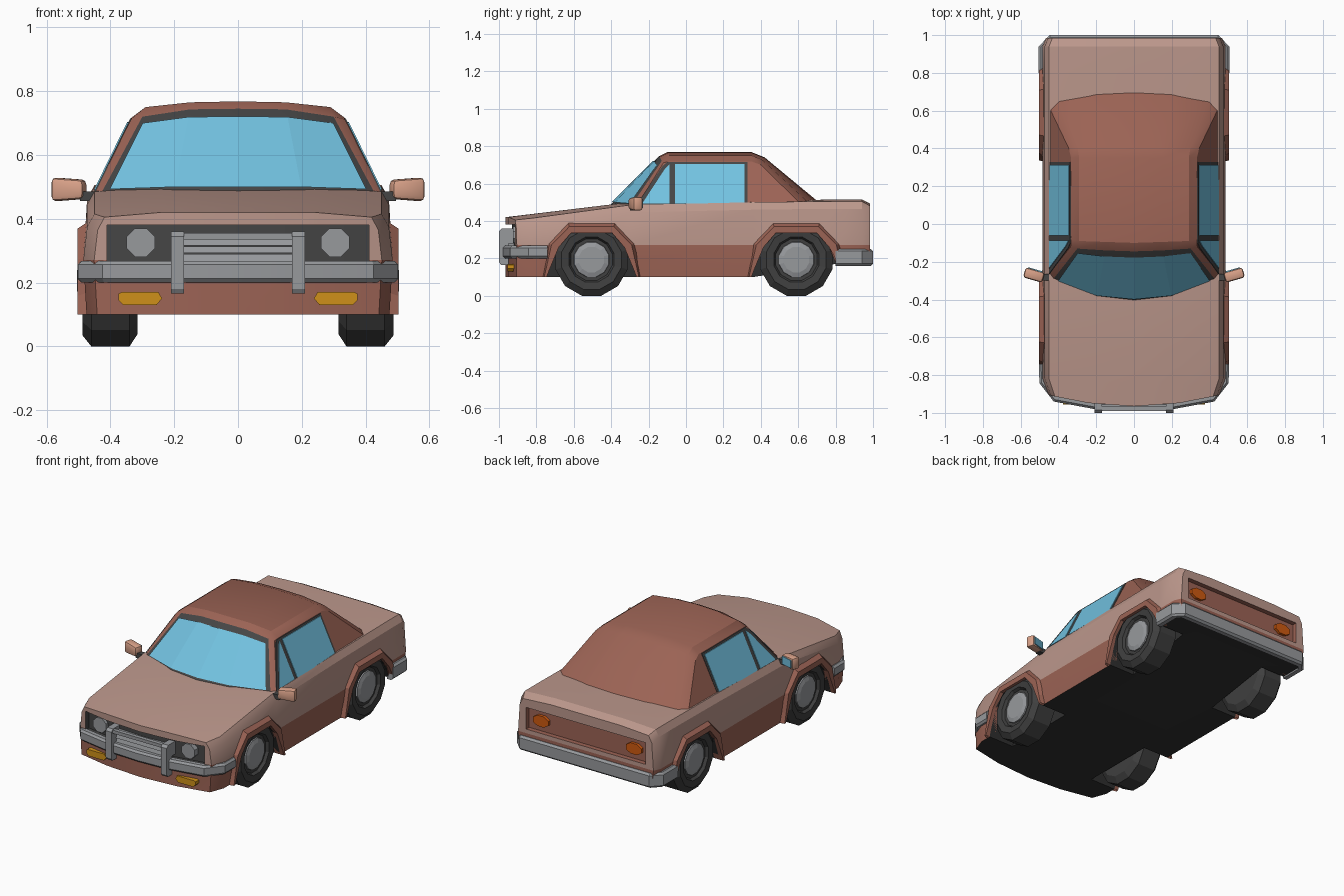
import bpy, bmesh, math
from mathutils import Matrix, Vector

if "Cube" in bpy.data.objects:
    bpy.data.objects.remove(bpy.data.objects["Cube"])

COLOURS = {
    "tan_paint": (.50, .31, .26), "brown_paint": (.33, .125, .09),
    "underside_black": (.03, .03, .03), "dark_trim": (.06, .06, .06),
    "tyre_rubber": (.05, .05, .05), "window_blue": (.17, .54, .75),
    "silver": (.31, .32, .335), "amber": (.62, .28, .01),
    "orange": (.62, .10, .005), "mirror_salmon": (.70, .36, .25)}
MATS = {}
for n, c in COLOURS.items():
    MATS[n] = bpy.data.materials.new(n)
    MATS[n].diffuse_color = (*c, 1)


def finish(name, bm, mats, smooth=None):
    bmesh.ops.recalc_face_normals(bm, faces=bm.faces[:])
    me = bpy.data.meshes.new(name)
    bm.to_mesh(me)
    bm.free()
    for m in mats:
        me.materials.append(MATS[m])
    if smooth:
        me.shade_smooth()
        me.set_sharp_from_angle(angle=math.radians(smooth))
    ob = bpy.data.objects.new(name, me)
    bpy.context.collection.objects.link(ob)
    return ob


def loft(bm, chains, closed=False, caps=False):
    """Skin a list of equal-length point chains."""
    rows = [[bm.verts.new(p) for p in c] for c in chains]
    n = len(rows[0])
    for a, b in zip(rows, rows[1:]):
        for i in range(n if closed else n - 1):
            j = (i + 1) % n
            bm.faces.new((a[i], a[j], b[j], b[i]))
    if caps:
        bm.faces.new(rows[0])
        bm.faces.new(rows[-1])
    return rows


def prism(bm, pts, axis, a, b):
    """Extrude a 2D outline along x (outline in y,z) or y (outline in x,z)."""
    def put(p, d):
        return (d, p[0], p[1]) if axis == 'x' else (p[0], d, p[1])
    loft(bm, [[put(p, a) for p in pts], [put(p, b) for p in pts]], True, True)


def rect(u0, u1, v0, v1):
    return [(u0, v0), (u1, v0), (u1, v1), (u0, v1)]


def prism_part(name, pts, axis, a, b, mat):
    bm = bmesh.new()
    prism(bm, pts, axis, a, b)
    return finish(name, bm, [mat])


# ---- body shell: y, width scale, bottom z, shoulder z, top z, bow
STATIONS = [(-.965, .93, .10, .405, .42, .06), (-.84, 1, .10, .415, .435, .02),
            (-.30, 1, .10, .485, .50, 0), (.36, 1, .10, .50, .505, 0),
            (.80, 1, .17, .505, .515, 0), (.94, 1, .17, .505, .515, 0),
            (.985, .96, .17, .48, .492, 0)]
rings = []
for y, w, zb, sh, top, bow in STATIONS:
    half = [(0, zb), (.24, zb), (.475 * w, zb), (.485 * w, .27),
            (.473 * w, sh - .04), (.45 * w, sh), (.24, top), (0, top)]
    full = half + [(-x, z) for x, z in half[-2:0:-1]]
    rings.append([(x, y + bow * (x / .45) ** 2, z) for x, z in full])
bm = bmesh.new()
rows = loft(bm, rings, closed=True)
for r in (rows[0], rows[-1]):
    bm.faces.new((r[0], r[1], r[6], r[7]))
    bm.faces.new(r[1:7])
    bm.faces.new((r[0], r[7], r[8], r[13]))
    bm.faces.new(r[8:14])
bmesh.ops.bisect_plane(bm, geom=bm.verts[:] + bm.edges[:] + bm.faces[:],
                       dist=1e-4, plane_co=(0, 0, .27), plane_no=(0, 0, 1))
bmesh.ops.recalc_face_normals(bm, faces=bm.faces[:])
for f in bm.faces:
    if f.normal.z < -.5:
        f.material_index = 2
    elif f.calc_center_median().z < .27:
        f.material_index = 1
BODY_MATS = ["tan_paint", "brown_paint", "underside_black", "dark_trim"]
body = finish("body", bm, BODY_MATS)

# ---- cutters: wheel wells, grille recess, tail panel recess
WHEELS = (-.505, .59)
OPENING = [(-.24, .10), (-.225, .14), (-.175, .26), (-.11, .335),
           (.11, .335), (.175, .26), (.225, .14), (.24, .10)]
bm = bmesh.new()
for cy in WHEELS:
    for s in (-1, 1):
        well = [(-.25, .03)] + OPENING + [(.25, .03)]
        prism(bm, [(cy + y, z) for y, z in well], 'x', s * .30, s * .62)
for f in bm.faces:
    f.material_index = 2
old = set(bm.faces)
loft(bm, [[(x, -1.1, .262), (x, -1.1, .38), (x, -.93 + .3 * x * x, .38),
           (x, -.93 + .3 * x * x, .262)] for x in (-.41, -.2, 0, .2, .41)],
     True, True)
for f in set(bm.faces) - old:
    f.material_index = 3
old = set(bm.faces)
prism(bm, rect(-.41, .41, .295, .43), 'y', .955, 1.1)
for f in set(bm.faces) - old:
    f.material_index = 1
cutter = finish("cutter", bm, BODY_MATS)
cutter.hide_render = True
mod = body.modifiers.new("cut", 'BOOLEAN')
mod.operation, mod.solver, mod.object = 'DIFFERENCE', 'EXACT', cutter
cut_mesh = bpy.data.meshes.new_from_object(
    body.evaluated_get(bpy.context.evaluated_depsgraph_get()))
body.modifiers.clear()
body.data = cut_mesh
bpy.data.objects.remove(cutter)
cut_mesh.shade_smooth()
cut_mesh.set_sharp_from_angle(angle=math.radians(25))

# ---- flared wheel arches
OUTER = [(-.262, .10), (-.25, .17), (-.24, .28), (-.125, .392),
         (.125, .392), (.24, .28), (.25, .17), (.262, .10)]
for cy, end in zip(WHEELS, ("front", "rear")):
    for s in (-1, 1):
        def chain(pts, x):
            return [(s * x, cy + y, max(z, .17) if cy > 0 and y > .2 else z)
                    for y, z in pts]
        middle = [(o[0] * .6 + i[0] * .4, o[1] * .6 + i[1] * .4)
                  for o, i in zip(OUTER, OPENING)]
        bm = bmesh.new()
        loft(bm, [chain(OUTER, .468), chain(middle, .503),
                  chain(OPENING, .503), chain(OPENING, .44)])
        finish(end + "_wheel_arch", bm, ["brown_paint"])


# ---- wheels: (x, radius) profiles turned about the axle
def lathe(name, profile, s, cy, mat, seg=12):
    bm = bmesh.new()
    loft(bm, [[(s * x, cy + r * math.sin((k + .5) * math.tau / seg),
                .193 + r * math.cos((k + .5) * math.tau / seg))
               for k in range(seg)] for x, r in profile], True, True)
    finish(name, bm, [mat])


for cy in WHEELS:
    for s in (-1, 1):
        lathe("tyre", [(.315, .16), (.34, .2), (.46, .2), (.487, .165),
                       (.482, .125), (.465, .115)], s, cy, "tyre_rubber")
        lathe("hub", [(.45, .10), (.472, .095), (.48, .07)], s, cy, "silver")

# ---- cabin: columns from centre to side, points from screen base to tail base
COLS = [
    [(0, -.405, .485), (0, -.145, .745), (0, -.10, .768),
     (0, .35, .768), (0, .42, .74), (0, .71, .50)],
    [(.2, -.385, .485), (.15, -.14, .743), (.15, -.095, .765),
     (.15, .35, .765), (.15, .42, .737), (.2, .70, .50)],
    [(.43, -.295, .478), (.30, -.13, .72), (.29, -.09, .75),
     (.29, .35, .75), (.30, .41, .725), (.40, .655, .498)],
    [(.455, -.27, .47), (.335, -.12, .712), (.333, -.08, .718),
     (.333, .35, .718), (.345, .40, .70), (.45, .62, .485)]]


def flip(c):
    return [(-x, y, z) for x, y, z in c]


bm = bmesh.new()
rows = loft(bm, [flip(c) for c in COLS[:0:-1]] + COLS)
bm.faces.ensure_lookup_table()
for col in range(1, 5):
    bm.faces[col * 5].material_index = 1
bm.faces.new(rows[0])
bm.faces.new(rows[-1])
finish("cabin", bm, ["brown_paint", "dark_trim"], 25)

# windscreen glass, just proud of its dark frame
lift = Vector((0, -.0045, .0045))
glass = []
for a, b, t in ((0, 1, 0), (0, 1, 1), (1, 2, .9)):
    lo = Vector(COLS[a][0]).lerp(Vector(COLS[b][0]), t)
    hi = Vector(COLS[a][1]).lerp(Vector(COLS[b][1]), t)
    glass.append([lo.lerp(hi, .04) + lift, lo.lerp(hi, .89) + lift])
bm = bmesh.new()
loft(bm, [flip(c) for c in glass[:0:-1]] + glass)
finish("windscreen", bm, ["window_blue"])

# ---- side windows as thin plates on the sloping cabin sides
PLATES = [
    ("window_frame", [(-.265, .485), (-.125, .695), (-.10, .714),
                      (.328, .714), (.328, .485)], .003, "dark_trim"),
    ("quarter_window", [(-.235, .492), (-.115, .675), (-.088, .702),
                        (-.088, .492)], .007, "window_blue"),
    ("door_window", [(-.06, .492), (-.06, .704), (.312, .704),
                     (.312, .492)], .007, "window_blue")]
for s in (-1, 1):
    for name, pts, off, mat in PLATES:
        bm = bmesh.new()
        loft(bm, [[(s * (.455 - .49 * (z - .47) + d), y, z) for y, z in pts]
                  for d in (-.002, off)], True, True)
        finish(name, bm, [mat])

# ---- door mirrors
for s in (-1, 1):
    place = Matrix.Translation((s * .53, -.27, .492)) @ Matrix.Rotation(s * .28, 4, 'Z')
    bm = bmesh.new()
    bmesh.ops.create_cube(bm, size=1, matrix=Matrix.Diagonal((.105, .055, .075, 1)))
    for v in bm.verts:
        if v.co.x * s < 0:
            v.co.z *= .8
    bmesh.ops.bevel(bm, geom=bm.edges[:], offset=.014, segments=2,
                    affect='EDGES', profile=.5)
    bm.transform(place)
    finish("mirror_shell", bm, ["mirror_salmon"], 40)
    bm = bmesh.new()
    bmesh.ops.create_cube(bm, size=1, matrix=place @ Matrix.Translation((0, .028, 0))
                          @ Matrix.Diagonal((.08, .006, .048, 1)))
    finish("mirror_glass", bm, ["window_blue"])
    prism_part("mirror_stalk", rect(-.30, -.265, .455, .485), 'x',
               s * .43, s * .495, "dark_trim")


# ---- wrap-round bumpers: chamfered section swept along a plan path
def bumper(name, path, z0, z1, t):
    bm = bmesh.new()
    sections = []
    for i, p in enumerate(path):
        q, r = Vector(path[max(i - 1, 0)]), Vector(path[min(i + 1, len(path) - 1)])
        d = (r - q).normalized()
        sections.append([(p[0] + d.y * k, p[1] - d.x * k, z) for k, z in (
            (0, z0), (.7 * t, z0), (t, z0 + .012), (t, z1 - .012), (.7 * t, z1), (0, z1))])
    loft(bm, sections, True, True)
    finish(name, bm, ["silver"], 25)


front = [(0, -.953), (.2, -.943), (.41, -.905), (.465, -.83), (.465, -.74)]
bumper("front_bumper", [(-x, y) for x, y in front[:0:-1]] + front, .20, .268, .038)
rear = [(.465, .80), (.465, .935), (.445, .96)]
bumper("rear_bumper", rear + [(-x, y) for x, y in rear[::-1]], .16, .25, .04)

# ---- push bar and grille slats
GUARD = [(-.99, .165), (-.95, .165), (-.95, .28), (-.90, .28),
         (-.90, .36), (-.985, .36), (-1, .345), (-1, .18)]
for s in (-1, 1):
    prism_part("push_bar_post", GUARD, 'x', s * .17, s * .21, "silver")
prism_part("push_bar_rail", rect(-.99, -.965, .335, .355), 'x', -.18, .18, "silver")
for z in (.268, .292, .316):
    prism_part("grille_slat", [(-.955, z), (-.92, z), (-.92, z + .021), (-.948, z + .021)],
               'x', -.172, .172, "silver")


# ---- lamps
def oval(cx, cz, rx, rz, n=8):
    return [(cx + rx * math.cos((k + .5) * math.tau / n),
             cz + rz * math.sin((k + .5) * math.tau / n)) for k in range(n)]


for s in (-1, 1):
    prism_part("headlight", oval(s * .305, .325, .048, .048), 'y', -.925, -.87, "silver")
    prism_part("indicator", [(s * x, z) for x, z in (
        (.238, .15), (.255, .13), (.36, .13), (.375, .145), (.375, .165),
        (.365, .17), (.25, .17))], 'y', -.955, -.90, "amber")
    prism_part("tail_light", oval(s * .32, .362, .058, .036), 'y', .94, .972, "orange")

for m in bpy.data.materials:
    if m.users and not m.is_grease_pencil:
        m.use_nodes = True
        m.node_tree.nodes["Principled BSDF"].inputs["Base Color"].default_value = m.diffuse_color
